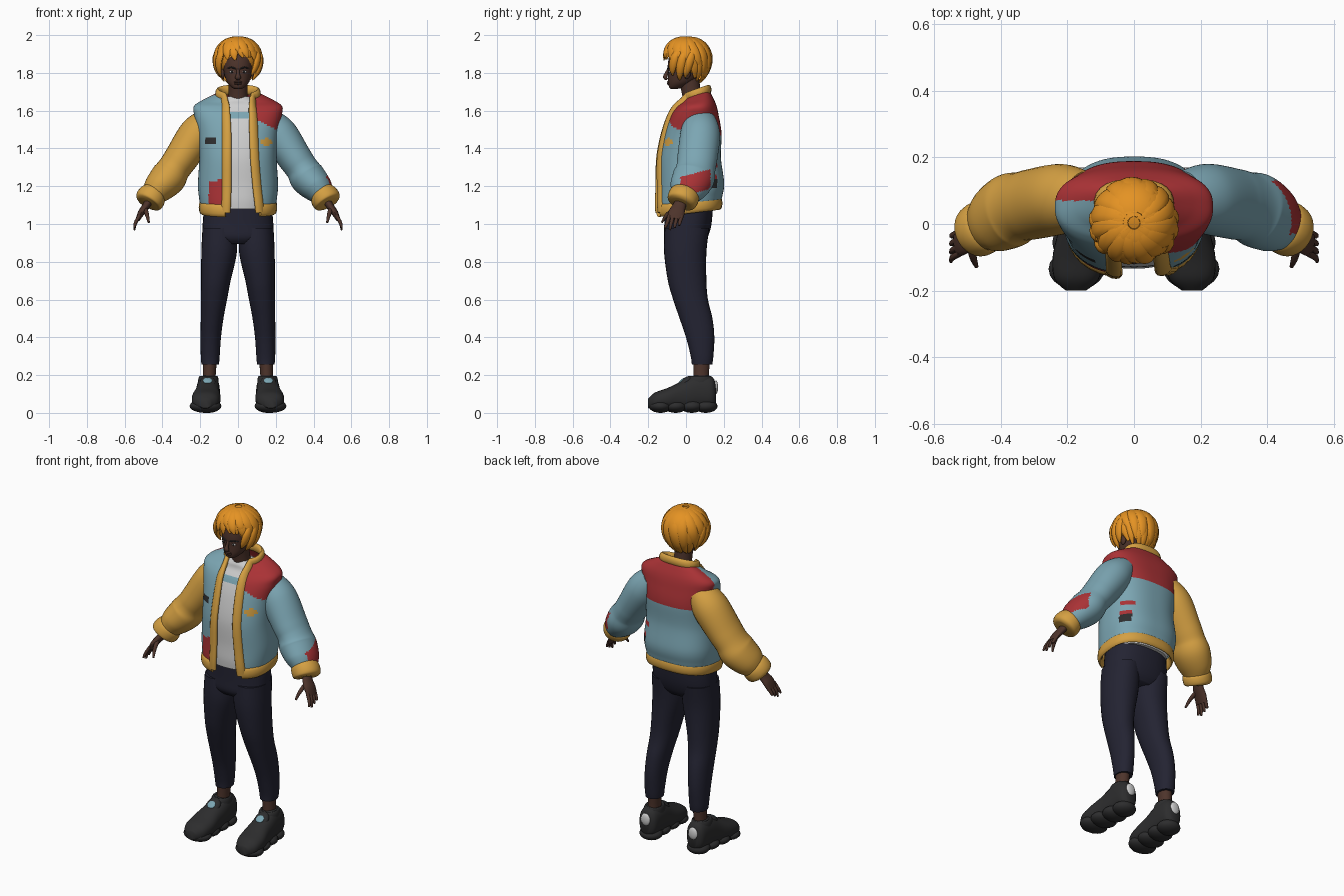
import bpy, bmesh, math, random
from mathutils import Vector, Matrix

random.seed(4)
if "Cube" in bpy.data.objects:
    bpy.data.objects.remove(bpy.data.objects["Cube"])
X, Y, Z = Vector((1, 0, 0)), Vector((0, 1, 0)), Vector((0, 0, 1))
made = []


def material(name, *rgb):
    m = bpy.data.materials.new(name)
    m.diffuse_color = (*rgb, 1)
    m.use_nodes = True
    for node in m.node_tree.nodes:
        if node.type == 'BSDF_PRINCIPLED':
            node.inputs["Base Color"].default_value = (*rgb, 1)
            node.inputs["Roughness"].default_value = 0.8
    return m


BLUE = material("sky blue cloth", .20, .38, .45)
YELLOW = material("mustard trim", .66, .35, .055)
RED = material("brick red cloth", .40, .032, .036)
WHITE = material("white cloth", .62, .62, .62)
NAVY = material("navy denim", .017, .017, .032)
BLACK = material("charcoal rubber", .026, .026, .027)
SKIN = material("brown skin", .075, .034, .024)
HAIR = material("orange hair", .78, .29, .017)


def finish(name, bm, mats, rule=None):
    me = bpy.data.meshes.new(name)
    bm.to_mesh(me)
    bm.free()
    for m in mats:
        me.materials.append(m)
    if rule:
        for f in me.polygons:
            f.material_index = mats.index(rule(f.center))
    ob = bpy.data.objects.new(name, me)
    bpy.context.collection.objects.link(ob)
    made.append(ob)
    return ob


def skin_rings(name, rings, mats, closed=True, rule=None):
    bm = bmesh.new()
    rows = [[bm.verts.new(p) for p in r] for r in rings]
    n = len(rows[0])
    for lo, hi in zip(rows, rows[1:]):
        for j in range(n if closed else n - 1):
            k = (j + 1) % n
            bm.faces.new((lo[j], lo[k], hi[k], hi[j]))
    if closed:
        bm.faces.new(rows[0][::-1])
        bm.faces.new(rows[-1])
        bmesh.ops.recalc_face_normals(bm, faces=bm.faces)
    return finish(name, bm, mats, rule)


def spline(keys, steps):
    """Smooth interpolation through tuples of any length."""
    out = []
    for i in range(len(keys) - 1):
        p0, p1, p2 = keys[max(i - 1, 0)], keys[i], keys[i + 1]
        p3 = keys[min(i + 2, len(keys) - 1)]
        for s in range(steps):
            t = s / steps
            out.append(tuple(
                b + t * (c - a) / 2 + t * t * (a - 2.5 * b + 2 * c - d / 2)
                + t ** 3 * (1.5 * (b - c) + (d - a) / 2)
                for a, b, c, d in zip(p0, p1, p2, p3)))
    return out + [keys[-1]]


def power(v, p):
    return math.copysign(abs(v) ** p, v)


def loft(name, keys, mats, n=20, steps=4, p=1.0, axis=None, ref=Y, rule=None):
    """Tube through keys (x, y, z, half width, half depth along ref)."""
    ks = spline(keys, steps)
    pts = [Vector(k[:3]) for k in ks]
    rings = []
    for i, k in enumerate(ks):
        t = axis or (pts[min(i + 1, len(ks) - 1)] - pts[max(i - 1, 0)]).normalized()
        r = ref(pts[i]) if callable(ref) else ref
        v = (r - t * r.dot(t)).normalized()
        u = v.cross(t)
        angles = [2 * math.pi * j / n for j in range(n)]
        rings.append([pts[i] + u * k[3] * power(math.cos(a), p) + v * k[4] * power(math.sin(a), p)
                      for a in angles])
    return skin_rings(name, rings, mats, True, rule)


def ball(name, loc, size, mat, tilt=0):
    bm = bmesh.new()
    mx = Matrix.Translation(loc) @ Matrix.Rotation(tilt, 4, 'X') @ Matrix.Diagonal((*size, 1))
    bmesh.ops.create_uvsphere(bm, u_segments=20, v_segments=12, radius=1, matrix=mx)
    return finish(name, bm, [mat])


# Jacket body: open at the front; keys are z, y, half width, half depth, tilt, right gap, left gap
body = [(1.08, .015, .195, .165, .12, .065, .115), (1.13, .02, .205, .172, .1, .062, .11),
        (1.21, .027, .212, .175, .05, .06, .1), (1.35, .02, .205, .165, 0, .06, .088),
        (1.48, .035, .214, .153, 0, .06, .083), (1.575, .045, .232, .128, 0, .064, .08),
        (1.625, .055, .232, .105, .05, .066, .078), (1.66, .06, .175, .08, .2, .07, .078),
        (1.69, .06, .105, .06, .35, .075, .078)]


def jacket_rule(p):
    if p.z - .12 * p.y < 1.105:
        return YELLOW
    if (p.y > .07 and p.z > 1.47) or (p.x > 0 and p.z > 1.6 - .5 * p.x):
        return RED
    if p.y < 0:
        if math.hypot((p.x + .145) / .032, (p.z - 1.44) / .021) < 1:
            return BLACK
        if math.hypot((p.x - .15) / .032, (p.z - 1.435) / .019) < 1:
            return YELLOW
        if -.155 < p.x < -.08 and p.z < 1.235 + .1 * (p.x + .08):
            return RED
    if p.x > .1 and .11 < p.y < .165:
        if 1.19 < p.z < 1.235:
            return BLACK
        if 1.235 < p.z < 1.265 or 1.295 < p.z < 1.32:
            return RED
    return BLUE


rings = []
for z, cy, rx, ry, tilt, gr, gl in spline(body, 11):
    q = .8
    a0 = math.asin(min(1, gl / rx) ** (1 / q)) - math.pi / 2
    a1 = math.pi * 1.5 - math.asin(min(1, gr / rx) ** (1 / q))
    ring = []
    for j in range(121):
        a = a0 + (a1 - a0) * j / 120
        y = ry * power(math.sin(a), q)
        ring.append(Vector((rx * power(math.cos(a), q), cy + y, z + tilt * y)))
    rings.append(ring)
jacket = skin_rings("jacket_body", rings, [BLUE, RED, YELLOW, BLACK], False, jacket_rule)
shell = jacket.modifiers.new("thickness", 'SOLIDIFY')
shell.thickness = .012


# Padded trim: up one edge, round the collar, down the other; then the hem
def radial(p):
    return Vector((p.x, p.y - .05, 0))


edge = [r[0] for r in rings[::4]] + rings[-1][6:-6:6] + [r[-1] for r in rings[::-4]]
loft("front_trim", [(*p, .026, .015) for p in edge], [YELLOW], 12, 1, ref=radial)
hem = [p + Z * .01 for p in rings[0][::4]]
loft("hem_band", [(*p, .034, .013) for p in hem], [YELLOW], 12, 1, ref=radial)

# Shirt with a chest stripe
shirt = [(0, k[1], k[0], k[2] - .028, k[3] - .018) for k in body[:-2]]
shirt += [(0, .045, 1.655, .1, .068), (0, .035, 1.675, .06, .045)]
loft("shirt", shirt, [WHITE, BLUE], 48, 10, .85, Z,
     rule=lambda p: BLUE if 1.56 < p.z < 1.592 and p.y < 0 else WHITE)

# Trousers
loft("trouser_seat", [(0, 0, .895, .12, .09), (0, 0, .93, .18, .115), (0, .01, 1.0, .187, .125),
                      (0, .015, 1.12, .175, .13)], [NAVY], 32, 4, .85, Z)
leg = [(.147, .085, .255, .046, .054), (.147, .085, .3, .05, .06), (.144, .075, .4, .054, .075),
       (.137, .053, .5, .06, .087), (.127, .024, .6, .069, .092), (.117, .006, .7, .078, .102),
       (.1, -.004, .85, .094, .112), (.098, .005, .98, .09, .118)]

# Sleeves, hands and feet
sleeve = [(.15, .072, 1.55, .075, .085), (.215, .075, 1.475, .098, .105), (.3, .06, 1.35, .09, .106),
          (.338, .052, 1.295, .087, .104), (.37, .04, 1.245, .095, .112), (.42, .012, 1.19, .082, .1),
          (.45, -.008, 1.15, .062, .075)]
cuff = [(.437, 0, 1.168, .055, .065), (.447, -.006, 1.157, .072, .08), (.463, -.016, 1.135, .078, .082),
        (.476, -.024, 1.115, .072, .076), (.48, -.027, 1.108, .05, .055)]
upper = [(.157, .16, .1, .03, .05), (.157, .135, .11, .055, .082), (.158, .06, .112, .062, .09),
         (.162, -.02, .09, .066, .078), (.168, -.1, .075, .076, .056), (.172, -.165, .062, .066, .045),
         (.174, -.2, .05, .03, .025)]


def sleeve_rule(p):
    on_patch = 1.165 < p.z - .25 * (p.y - .05) < 1.27 and p.x > .4 and -.03 < p.y < .13
    return RED if on_patch and p.x - .4 > (1.27 - p.z) * .4 else BLUE


for side, s in (("right", -1), ("left", 1)):
    def flip(keys):
        return [(k[0] * s, *k[1:]) for k in keys]

    loft(side + "_trouser_leg", flip(leg), [NAVY], 28, 5, .92, Z)
    if s > 0:
        loft("left_sleeve", sleeve, [BLUE, RED], 64, 14, rule=sleeve_rule)
    else:
        loft("right_sleeve", flip(sleeve), [YELLOW], 32, 6)
    loft(side + "_cuff", flip(cuff), [YELLOW], 28, 4)
    # Hand: palm, four fingers, thumb
    loft(side + "_palm", flip([(.465, -.02, 1.13, .022, .03), (.49, -.038, 1.09, .02, .036),
                               (.512, -.05, 1.06, .018, .043), (.53, -.058, 1.025, .012, .04)]), [SKIN], 16)
    for i in range(4):
        y = -.088 + .022 * i
        tip = .968 + .012 * abs(i - 1)
        loft(side + "_finger", flip([(.522, y, 1.045, .009, .01), (.543, y - .012, 1.005, .009, .0095),
                                     (.549, y - .024 + .004 * i, tip, .005, .006)]), [SKIN], 10)
    loft(side + "_thumb", flip([(.492, -.055, 1.085, .012, .013), (.482, -.1, 1.05, .01, .011),
                                (.472, -.128, 1.008, .005, .006)]), [SKIN], 10, ref=X)
    # Ankle and chunky shoe
    loft(side + "_ankle", flip([(.155, .08, .12, .036, .044), (.152, .08, .2, .034, .042),
                                (.148, .083, .29, .038, .045)]), [SKIN], 18, axis=Z)
    loft(side + "_shoe_upper", flip(upper), [BLACK], 28, 5, .85, -Y, Z)
    loft(side + "_shoe_collar", flip([(.157, .07, .13, .056, .078), (.157, .072, .175, .054, .07),
                                      (.156, .075, .195, .047, .058), (.156, .075, .19, .036, .044)]),
         [BLACK], 24, 4, axis=Z)
    for i, y in enumerate((.105, .03, -.055, -.135)):
        ball(side + "_sole_lug", (s * (.157 + .005 * i), y, .036),
             (.066 + .006 * i, .062, .036), BLACK)
    ball(side + "_shoe_tongue", (s * .16, -.005, .16), (.042, .05, .022), BLACK, .7)
    ball(side + "_tongue_badge", (s * .161, -.022, .17), (.024, .024, .007), BLUE, .7)
    ball(side + "_heel_tab", (s * .157, .158, .135), (.03, .012, .036), WHITE)
    # Facial features and ear
    ball(side + "_eye", (s * .032, -.0865, 1.806), (.014, .006, .006), WHITE)
    ball(side + "_pupil", (s * .032, -.0905, 1.806), (.006, .004, .006), BLACK)
    loft(side + "_brow", flip([(.012, -.095, 1.822, .004, .005), (.034, -.09, 1.829, .004, .006),
                               (.055, -.074, 1.824, .002, .004)]), [BLACK], 8, ref=Y)
    ball(side + "_ear", (s * .08, .005, 1.8), (.012, .02, .032), SKIN)

# Head and neck
loft("neck", [(0, .045, 1.6, .06, .055), (0, .03, 1.68, .05, .05), (0, .015, 1.77, .05, .055)],
     [SKIN], 24, axis=Z)
loft("head", [(0, -.062, 1.716, .02, .02), (0, -.05, 1.725, .036, .04), (0, -.028, 1.75, .058, .066),
              (0, -.01, 1.79, .072, .085), (0, 0, 1.85, .08, .096), (0, .005, 1.91, .075, .085),
              (0, .01, 1.95, .04, .05)], [SKIN], 32, 5, .92, Z)
loft("nose", [(0, -.092, 1.822, .007, .006), (0, -.104, 1.795, .009, .01),
              (0, -.11, 1.776, .016, .011), (0, -.098, 1.766, .01, .006)], [SKIN], 12)
for z in (1.752, 1.743):
    ball("lip", (0, -.092, z), (.021, .009, .006), SKIN)

# Hair: a cap under overlapping swept locks
ball("hair_cap", (0, .025, 1.885), (.116, .112, .107), HAIR)
centre = Vector((0, 0, 1.87))


def lock(azimuth, start, end, width, thick, twist, lift):
    keys = []
    for i in range(7):
        t = i / 6
        phi = math.radians(start + (end - start) * t)
        az = azimuth + twist * (t - .4)
        h = math.cos(phi) * (.115 if phi < math.pi / 2 else .15)
        r = math.sin(phi) * (.116 + lift)
        p = centre + Vector((math.sin(az) * r, -math.cos(az) * r * 1.04 + .003, h))
        fat = max(.1, math.sin(math.pi * (.2 + .78 * t)) ** .6)
        keys.append((*p, width * fat, thick * fat))
    loft("hair_lock", keys, [HAIR], 10, 3, ref=lambda p: p - centre)


for layer, count in ((0, 18), (1, 15)):
    for i in range(count):
        az = 2 * math.pi * (i + .5 * layer) / count
        back = 1 - math.cos(az)
        end = 88 + 30 * back + random.uniform(-7, 8) - 12 * layer
        lock(az, 8 + 6 * layer, end, random.uniform(.028, .036), .014,
             random.uniform(.25, .6), .005 * layer)
# Curled side tufts
for az in (-1.35, -1.0, 1.0, 1.35, 1.7, -1.7):
    lock(az, 70, 128 + random.uniform(-6, 8), .024, .016, -.35, .004)

# Smooth shading that keeps hard edges
bpy.ops.object.select_all(action='DESELECT')
for ob in made:
    ob.select_set(True)
bpy.context.view_layer.objects.active = made[0]
bpy.ops.object.shade_smooth_by_angle(angle=math.radians(50))
